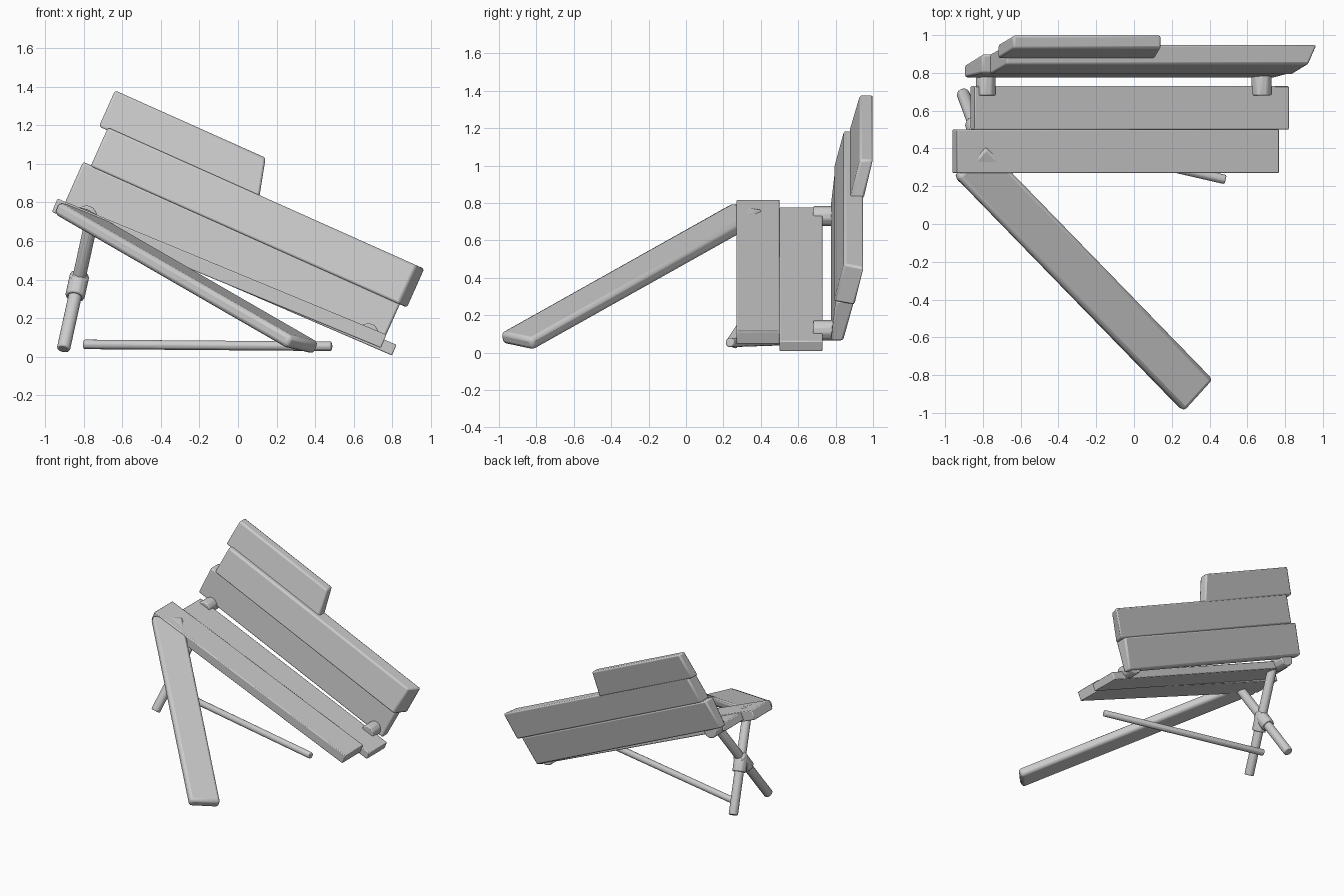
import bpy, bmesh, math
from mathutils import Vector, Matrix

if "Cube" in bpy.data.objects:
    bpy.data.objects.remove(bpy.data.objects["Cube"], do_unlink=True)

grey = bpy.data.materials.new("plain grey")
grey.use_nodes = True
COLOUR = (0.6, 0.6, 0.6, 1)
grey.diffuse_color = COLOUR
grey.node_tree.nodes["Principled BSDF"].inputs["Base Color"].default_value = COLOUR


def finish(name, bm, bevel=0.0):
    """Turn a bmesh into a grey, softly edged object."""
    bmesh.ops.recalc_face_normals(bm, faces=bm.faces)
    mesh = bpy.data.meshes.new(name)
    bm.to_mesh(mesh)
    bm.free()
    ob = bpy.data.objects.new(name, mesh)
    bpy.context.collection.objects.link(ob)
    mesh.materials.append(grey)
    if bevel:
        mod = ob.modifiers.new("soft edges", 'BEVEL')
        mod.width, mod.segments = bevel, 2
    bpy.ops.object.select_all(action='DESELECT')
    ob.select_set(True)
    bpy.context.view_layer.objects.active = ob
    bpy.ops.object.shade_smooth_by_angle(angle=math.radians(35))
    return ob


def plank(name, start, end, side, width, thick, bevel):
    """Box between two end centres; side gives the width direction."""
    a, b = Vector(start), Vector(end)
    along = (b - a).normalized()
    up = along.cross(Vector(side)).normalized()
    across = up.cross(along)
    frame = Matrix((along, across, up)).transposed().to_4x4()
    frame.translation = (a + b) / 2
    bm = bmesh.new()
    size = Matrix.Diagonal(((b - a).length, width, thick, 1))
    bmesh.ops.create_cube(bm, size=1, matrix=frame @ size)
    return finish(name, bm, bevel)


def rod(name, start, end, radius, bevel=0.008, sides=10):
    a, b = Vector(start), Vector(end)
    frame = (b - a).to_track_quat('Z', 'Y').to_matrix().to_4x4()
    frame.translation = (a + b) / 2
    bm = bmesh.new()
    bmesh.ops.create_cone(bm, cap_ends=True, segments=sides, radius1=radius,
                          radius2=radius, depth=(b - a).length, matrix=frame)
    return finish(name, bm, bevel)


TILT = math.atan2(0.408, 0.913)


def back_board(name, low, high, left, right, front_cut=0.0, slant=0.0):
    """Tilted board; low and high are (height, front y, back y)."""
    c, s = math.cos(TILT), math.sin(TILT)
    bm = bmesh.new()
    rings = []
    for end in (left, right):
        ring = []
        for (v, y, is_front) in ((low[0], low[1], 1), (low[0], low[2], 0),
                                 (high[0], high[2], 0), (high[0], high[1], 1)):
            u = end
            if end == right:
                u += slant * (v == low[0]) - front_cut * is_front
            ring.append(bm.verts.new((u * c + v * s, y, v * c - u * s)))
        rings.append(ring)
        bm.faces.new(ring)
    for i in range(4):
        j = (i + 1) % 4
        bm.faces.new((rings[0][i], rings[0][j], rings[1][j], rings[1][i]))
    return finish(name, bm, 0.012)


# Backrest, with the top board snapped short
back_board("backrest_lower_board", (0.36, 0.775, 0.84), (0.595, 0.80, 0.90), -1.145, 0.655)
back_board("backrest_middle_board", (0.59, 0.79, 0.90), (0.81, 0.845, 0.95), -1.10, 0.70, front_cut=0.05)
back_board("backrest_top_board", (0.795, 0.875, 0.95), (1.0, 0.93, 1.0), -1.145, -0.29, slant=0.055)

# Seat planks, and the loose one that dropped forward
plank("seat_rear_plank", (-0.855, 0.615, 0.752), (0.81, 0.615, 0.034), (0, 1, 0), 0.23, 0.06, 0.006)
plank("seat_front_plank", (-0.95, 0.385, 0.785), (0.755, 0.385, 0.08), (0, 1, 0), 0.23, 0.075, 0.006)
plank("fallen_plank", (-0.87, 0.335, 0.755), (0.335, -0.905, 0.06), (0.16, 0.16, -0.04), 0.23, 0.07, 0.022)

# Brackets joining the seat to the backrest
for side, x, z in (("right", -0.785, 0.73), ("left", 0.675, 0.12)):
    rod("bracket_" + side, (x, 0.68, z), (x, 0.82, z), 0.055)

# Crossed legs with sleeves where they meet
for which, foot_y, top_y in (("front", 0.24, 0.68), ("rear", 0.69, 0.30)):
    foot, top = Vector((-0.905, foot_y, 0.04)), Vector((-0.76, top_y, 0.70))
    rod("leg_" + which, foot, top, 0.036)
    rod("leg_sleeve_" + which, foot.lerp(top, 0.41), foot.lerp(top, 0.58), 0.052)

# Loose cross bar on the ground
rod("cross_bar", (-0.80, 0.53, 0.064), (0.485, 0.235, 0.054), 0.026)
